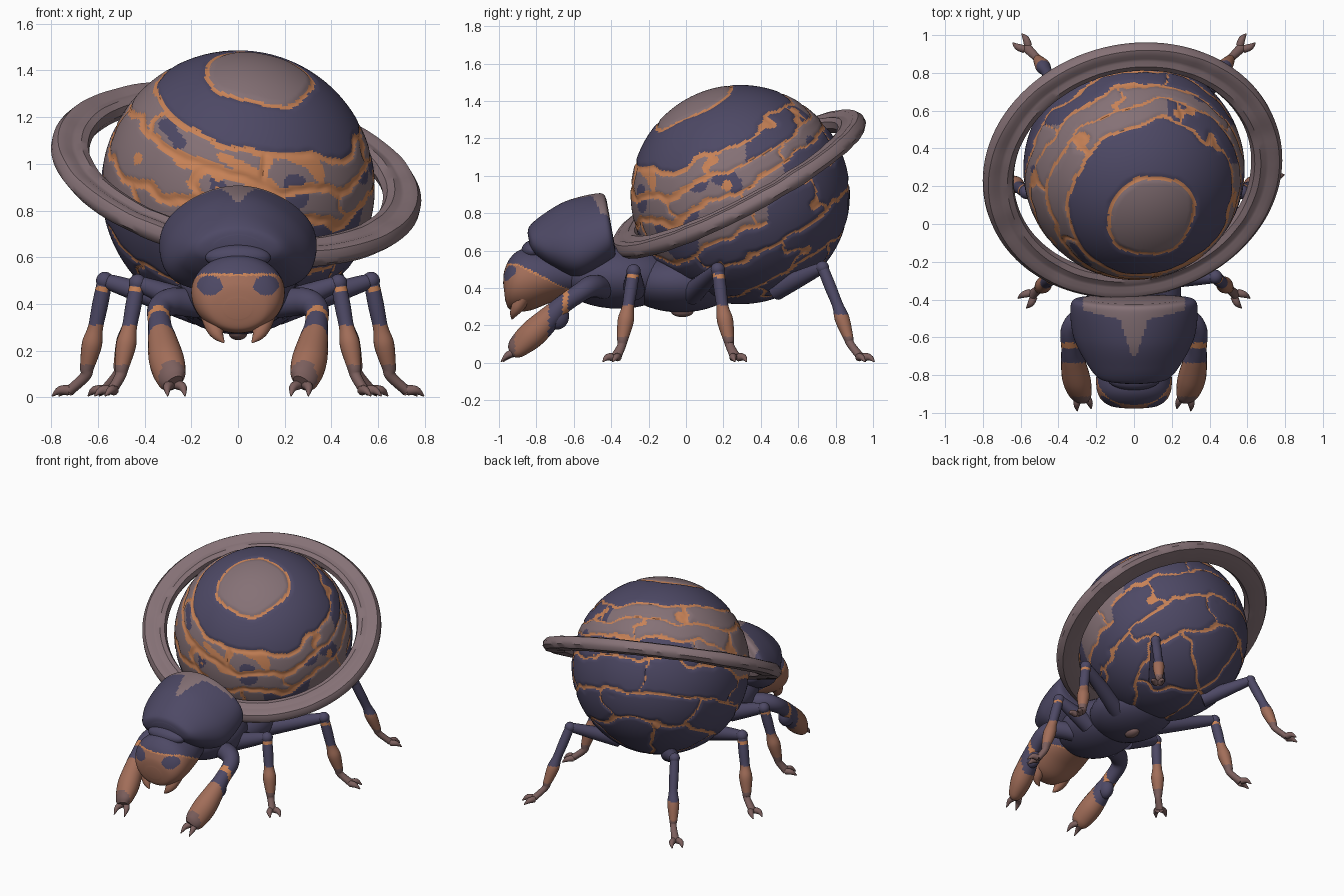
import bpy, bmesh, math
from mathutils import Vector, noise

if "Cube" in bpy.data.objects:
    bpy.data.objects.remove(bpy.data.objects["Cube"])


def material(name, rgb):
    m = bpy.data.materials.new(name)
    m.diffuse_color = (*rgb, 1)
    m.use_nodes = True
    m.node_tree.nodes["Principled BSDF"].inputs["Base Color"].default_value = m.diffuse_color
    return m


MATS = [material("navy", (0.075, 0.066, 0.130)),
        material("mauve", (0.235, 0.165, 0.180)),
        material("orange", (0.58, 0.225, 0.095)),
        material("clay_brown", (0.36, 0.155, 0.10)),
        material("dusky_brown", (0.20, 0.115, 0.110))]
NAVY, MAUVE, ORANGE, CLAY, DUSK = range(5)


def finish(name, bm, rule, mirror=False):
    """Turn a bmesh into a smooth object, coloured by rule(face centre)."""
    bmesh.ops.recalc_face_normals(bm, faces=bm.faces)
    for f in bm.faces:
        f.material_index = rule(f.calc_center_median())
        f.smooth = True
    me = bpy.data.meshes.new(name)
    bm.to_mesh(me)
    bm.free()
    for m in MATS:
        me.materials.append(m)
    ob = bpy.data.objects.new(name, me)
    bpy.context.collection.objects.link(ob)
    if mirror:
        ob.modifiers.new("mirror", 'MIRROR').use_mirror_merge = False
    bpy.context.view_layer.objects.active = ob
    ob.select_set(True)
    bpy.ops.object.shade_smooth_by_angle(angle=math.radians(40))
    ob.select_set(False)
    return ob


def smooth_rows(rows, steps):
    """Catmull-Rom through rows of numbers."""
    rows = [Vector(r) for r in rows]
    out = []
    for i in range(len(rows) - 1):
        a, b, c = rows[max(i - 1, 0)], rows[i], rows[i + 1]
        d = rows[min(i + 2, len(rows) - 1)]
        for s in range(steps):
            t = s / steps
            out.append(0.5 * (2 * b + (c - a) * t + (2 * a - 5 * b + 4 * c - d) * t * t
                              + (3 * b - a - 3 * c + d) * t ** 3))
    return out + [rows[-1]]


def tube(name, rows, rule, ref=(0, 1, 0), steps=6, sides=20, mirror=False, taper=0, aim=None):
    """Loft ellipses along rows of (x, y, z, radius along ref, other radius)."""
    rows = smooth_rows(rows, steps)
    bm = bmesh.new()
    rings = []
    for i, r in enumerate(rows):
        c = Vector(r[:3])
        t = Vector(rows[min(i + 1, len(rows) - 1)][:3]) - Vector(rows[max(i - 1, 0)][:3])
        t = (Vector(aim) if aim else t).normalized()
        u = Vector(ref)
        u = (u - t * u.dot(t)).normalized()
        v = t.cross(u)
        ring = []
        for k in range(sides):
            co, si = math.cos(k * math.tau / sides), math.sin(k * math.tau / sides)
            if taper and si < 0:   # boxier lower half
                co = math.copysign(abs(co) ** .65, co)
            ring.append(bm.verts.new(c + u * (max(r[3], .002) * co * (1 - taper * si))
                                     + v * (max(r[4], .002) * si)))
        rings.append(ring)
    for a, b in zip(rings, rings[1:]):
        for k in range(sides):
            n = (k + 1) % sides
            bm.faces.new((a[k], a[n], b[n], b[k]))
    bm.faces.new(rings[0])
    bm.faces.new(rings[-1])
    return finish(name, bm, rule, mirror)


def ellipsoid(name, centre, radii, rule, mirror=False):
    bm = bmesh.new()
    bmesh.ops.create_uvsphere(bm, u_segments=32, v_segments=20, radius=1)
    for v in bm.verts:
        v.co = Vector(centre) + Vector([a * b for a, b in zip(v.co, radii)])
    return finish(name, bm, rule, mirror)


# Shared tilt of the globe bands and the ring
AXIS = Vector((0.21, -0.53, 1)).normalized()
SPIN = AXIS.to_track_quat('Z', 'Y')
DOTS = [Vector(p).normalized() for p in ((.98, -.12, .08), (.4, .5, .77), (-.5, .8, -.3),
                                         (-.7, -.62, .2), (.6, .6, -.5))]


def globe_pattern(d):
    """Return (degrees to nearest vein, band index, noise) for a direction."""
    th = math.degrees(math.acos(max(-1, min(1, d.dot(AXIS)))))
    loc = SPIN.inverted() @ d
    phi = math.atan2(loc.y, loc.x)
    wob = noise.noise(d * 2.6) * 6 + noise.noise(d * 7) * 2.5
    t = th + wob * min(1, th / 50)
    front, left = max(0, -d.y) ** 2, max(0, -d.x)
    low = 9 * max(0, d.x) if d.y < .25 else 0
    edges = (24 - 3 * d.x, 54 - 8 * front - 9 * left, 66 - 6 * front - 5 * left,
             78 - 4 * front, 91 + low, 113, 134)
    band = sum(t > e for e in edges)
    dist = min(abs(t - e) for e in edges)
    if band > 1:   # cross veins between neighbouring bands
        a = (phi + band * 0.55 + noise.noise(d * 5) * 0.25) % (math.tau / 5) - math.tau / 10
        dist = min(dist, abs(math.degrees(a)) * math.sin(math.radians(th)))
    return dist, band, noise.noise(d * 3.5 + Vector((5, 2, 1)))


def globe_colour(d):
    dist, band, n = globe_pattern(d)
    front = max(0, -d.y)
    if dist < 1.0 + front * 1.6 * (2 <= band <= 4) or any(d.dot(p) > .9988 for p in DOTS):
        return ORANGE
    if band == 2:      # dark on the rear right, some glow in front
        if d.x > .3 and d.y > .05:
            return NAVY
        return ORANGE if front > .6 and n < -.2 else (NAVY if front > .5 and n > .3 else MAUVE)
    if band == 3:
        return NAVY if n > .25 and d.x > -.2 else MAUVE
    if band == 4:      # dark behind and low on the front right
        low_front = d.x > .55 and d.y < -.38 and d.z < -.12
        return NAVY if d.y > .4 or n > .38 or low_front else MAUVE
    return MAUVE if band == 0 else NAVY


# Globe abdomen, with veins pressed in slightly
bm = bmesh.new()
bmesh.ops.create_uvsphere(bm, u_segments=300, v_segments=190, radius=1)
for v in bm.verts:
    d = (SPIN @ v.co).normalized()
    v.co = d * (0.586 - 0.008 * max(0, 1 - globe_pattern(d)[0] / 2.5))
globe = finish("globe_abdomen", bm, lambda c: globe_colour(c.normalized()))
globe.location = (0, 0.29, 0.90)

# Planet ring: lathed ridged band with a rough surface
PROFILE = [(.63, 0), (.642, .036), (.672, .048), (.70, .038), (.715, .036), (.74, .048),
           (.772, .042), (.792, .014), (.792, -.014), (.77, -.04), (.70, -.048), (.645, -.036)]
bm = bmesh.new()
N = 128
loops = []
for i in range(N):
    a = math.tau * i / N
    lump = 1 + 0.10 * noise.noise(Vector((math.cos(a), math.sin(a), 0)) * 6)
    loops.append([bm.verts.new(SPIN @ Vector((r * math.cos(a), r * math.sin(a), h * lump)))
                  for r, h in PROFILE])
for i in range(N):
    a, b = loops[i], loops[(i + 1) % N]
    for k in range(len(PROFILE)):
        n = (k + 1) % len(PROFILE)
        bm.faces.new((a[k], a[n], b[n], b[k]))
ring = finish("planet_ring", bm, lambda c: MAUVE)
ring.location = (-.008, 0.284, 0.955)
ring.scale = (1.015, 0.955, 0.955)

# Thorax and underside
ellipsoid("thorax", (0, -.36, .46), (.25, .32, .17), lambda c: NAVY)
ellipsoid("underbelly", (0, -.03, .43), (.27, .30, .16), lambda c: NAVY)
ellipsoid("belly_nub", (0, -.02, .275), (.04, .06, .03), lambda c: DUSK)


# Shield behind the head, with a pale wedge and rear band on top
def shield_rule(c):
    x = abs(c.x)
    if c.z > .72 and c.y > -.72:
        if x < .012 + .07 * max(0, c.y + .70) / .22 and c.y > -.70:
            return MAUVE
        if x < .27 and c.y > -.525 + .25 * x:
            return MAUVE
    return NAVY


tube("neck_shield", [(0, -.40, .735, .26, .14), (0, -.43, .725, .322, .185),
                     (0, -.60, .66, .312, .21), (0, -.74, .65, .245, .145),
                     (0, -.82, .655, .18, .08), (0, -.84, .655, .10, .04)],
     shield_rule, ref=(1, 0, 0), steps=16, sides=120, taper=.22, aim=(0, -1, -.18))


# Head with dark eyes on a clay face
def head_rule(c):
    x = abs(c.x)
    if ((x - .12) / .055) ** 2 + ((c.z - .48) / .042) ** 2 < 1 and c.y < -.78:
        return NAVY
    edge = .53 - max(0, c.y + .90) * .5
    if c.z > edge:
        return NAVY
    return ORANGE if c.z > edge - .010 else CLAY


tube("head", [(0, -.60, .47, .15, .11), (0, -.73, .465, .19, .14), (0, -.85, .445, .20, .165),
              (0, -.92, .42, .18, .145), (0, -.96, .39, .13, .10), (0, -.972, .38, .06, .045)],
     head_rule, ref=(1, 0, 0), steps=12, sides=96, aim=(0, -1, -.12))
ellipsoid("eye", (.125, -.885, .48), (.045, .04, .03), lambda c: NAVY, True)
ellipsoid("brow_ridge", (0, -.82, .60), (.14, .06, .055), lambda c: NAVY)
tube("mandible", [(.11, -.87, .35, .05, .04), (.10, -.90, .30, .04, .035),
                  (.085, -.92, .265, .025, .022), (.06, -.93, .235, .004, .004)],
     lambda c: CLAY, ref=(1, 0, 0), sides=12, mirror=True)


# Front digging legs
def front_rule(c):
    if -.66 < c.y < -.63:
        return ORANGE
    if c.y > -.735:
        return NAVY
    return CLAY if c.y > -.915 else DUSK


tube("front_leg", [(.17, -.44, .40, .06, .06), (.28, -.50, .41, .06, .06),
                   (.335, -.56, .38, .052, .052), (.335, -.66, .31, .05, .05),
                   (.325, -.72, .25, .062, .062), (.305, -.82, .155, .077, .072),
                   (.285, -.90, .085, .067, .052), (.275, -.93, .06, .045, .03)],
     front_rule, ref=(1, 1, 0), steps=10, mirror=True)
ellipsoid("front_shin_plate", (.325, -.69, .25), (.05, .065, .072), lambda c: NAVY, True)


def claws(name, foot, direction, size):
    """Two splayed toes at the end of a foot."""
    f, d = Vector(foot), Vector(direction).normalized()
    side = Vector((-d.y, d.x, 0))
    for label, s in (("inner", 1), ("outer", -1)):
        rows = []
        for t, w, r in ((0, .2, .022), (.5, .45, .018), (1, .5, .003)):
            p = f + d * size * t + side * s * size * w
            p.z = f.z * (1 - t) + .006 * t + (.012 if t == .5 else 0)
            rows.append((*p, r, r))
        tube(f"{name}_{label}_claw", rows, lambda c: DUSK, ref=(0, 0, 1),
             steps=4, sides=10, mirror=True)


claws("front_leg", (.275, -.91, .055), (-.15, -1, 0), .075)


# Slim walking legs: hip, knee, shin, ankle, foot, thickness, height of colour change
LEGS = {
    "middle_leg": ((.17, -.28, .39), (.43, -.28, .49), (.465, -.31, .30), (.505, -.345, .09),
                   (.54, -.375, .03), .036, .31),
    "third_leg": ((.17, .03, .37), (.57, .17, .50), (.61, .195, .30), (.655, .235, .09),
                  (.72, .265, .03), .036, .31),
    "hind_leg": ((.20, .48, .39), (.42, .73, .51), (.465, .81, .31), (.515, .88, .10),
                 (.57, .935, .03), .033, .26),
}
for name, (hip, knee, shin, ankle, foot, r, change) in LEGS.items():
    H, K, S, A, F = map(Vector, (hip, knee, shin, ankle, foot))

    def leg_rule(c):
        if c.z > change:
            return ORANGE if .455 < c.z < .475 and name != "hind_leg" else NAVY
        return CLAY if c.z > .14 else DUSK

    ref = (0, 1, 0) if name != "hind_leg" else (-.7, .7, 0)
    tube(name + "_thigh", [(*H, r * 1.7, r * 1.7), (*H.lerp(K, .5), r * 1.35, r * 1.35),
                           (*H.lerp(K, .9), r, r), (*K, r * .8, r * .8)],
         lambda c: NAVY, ref=(0, 0, 1), mirror=True)
    ellipsoid(name + "_knee", K, (r * 1.05,) * 3, lambda c: NAVY, True)
    tube(name + "_shin", [(*K, r * .9, r * .9), (*K.lerp(S, .5), r * .95, r * .95),
                          (*S, r * .9, r * .9), (*S.lerp(A, .35), r * 1.2, r * 1.2),
                          (*S.lerp(A, .8), r * .85, r * .85), (*A, r * .65, r * .65),
                          (*F, r * .8, r * .6)],
         leg_rule, ref=ref, steps=10, mirror=True)
    claws(name, F, (F.x - A.x, F.y - A.y, 0), .068)
